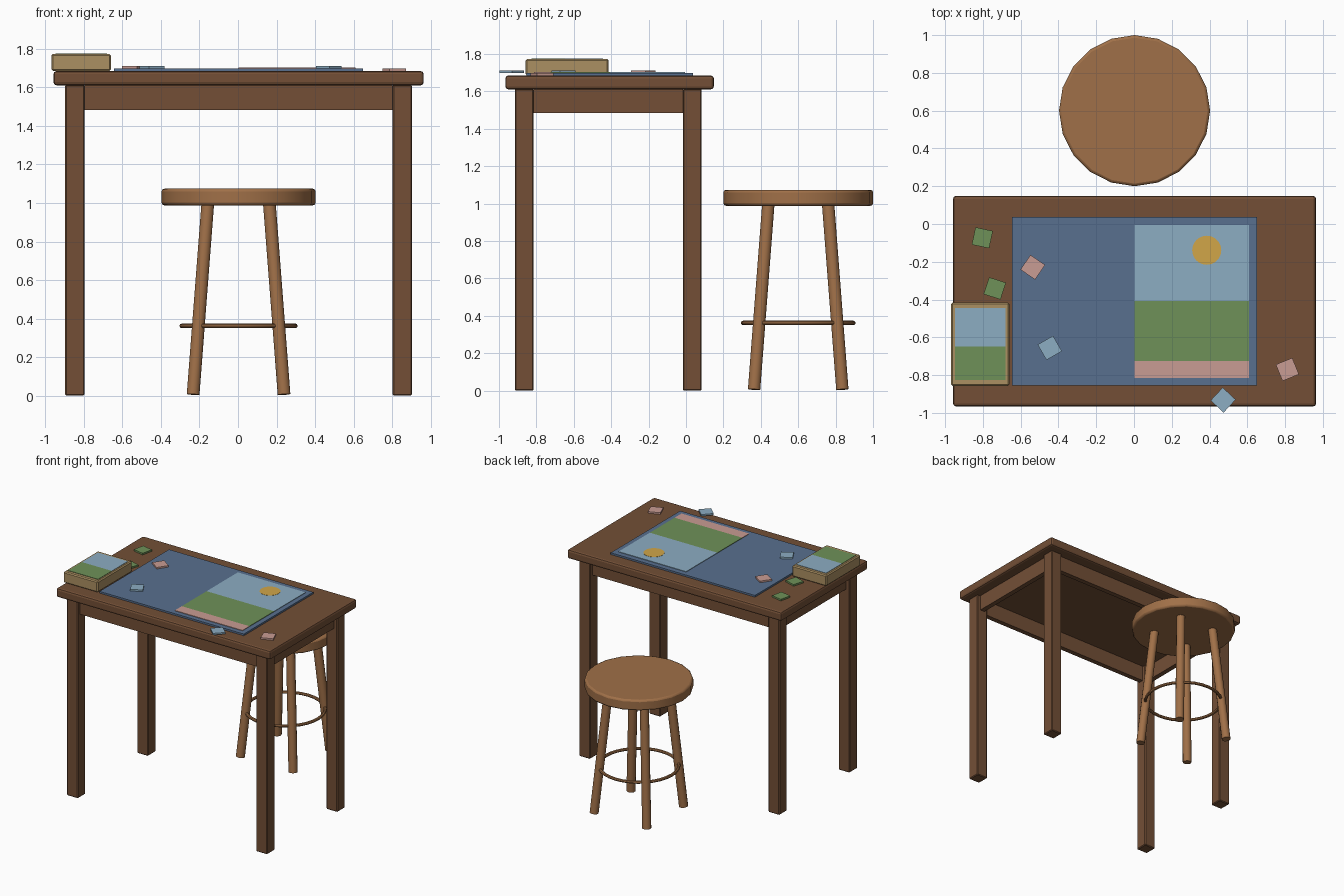
import bpy, math
from mathutils import Vector

if "Cube" in bpy.data.objects:
    bpy.data.objects.remove(bpy.data.objects["Cube"])


def mat(name, hexcol):
    m = bpy.data.materials.new(name)
    srgb = [int(hexcol[i:i + 2], 16) / 255 for i in (0, 2, 4)]
    m.diffuse_color = [((c + 0.055) / 1.055) ** 2.4 for c in srgb] + [1]
    m.use_nodes = True
    m.node_tree.nodes["Principled BSDF"].inputs["Base Color"].default_value = m.diffuse_color
    return m


dark_wood = mat("dark wood", "734F36")
light_wood = mat("light wood", "A07048")
felt = mat("blue felt", "58708F")
sky = mat("sky", "8CADC2")
grass = mat("grass", "6F9158")
pink = mat("pink", "C99C93")
gold = mat("gold", "D1A649")
card = mat("card", "AB9062")


def finish(o, name, material, bevel=0, segments=2, smooth=False):
    o.name = name
    o.data.materials.append(material)
    if bevel:
        b = o.modifiers.new("bevel", 'BEVEL')
        b.width, b.segments, b.limit_method = bevel, segments, 'ANGLE'
    if smooth:
        bpy.ops.object.shade_smooth_by_angle(angle=math.radians(40))
    return o


def box(name, x, y, z, material, bevel=0, segments=2):
    """Box from (min, max) ranges."""
    bpy.ops.mesh.primitive_cube_add(size=1)
    o = bpy.context.object
    r = (x, y, z)
    for v in o.data.vertices:
        v.co = [(a + b) / 2 + c * (b - a) for c, (a, b) in zip(v.co, r)]
    return finish(o, name, material, bevel, segments)


def rod(name, a, b, radius, material, sides, bevel=0):
    """Cylinder from point a to point b."""
    a, b = Vector(a), Vector(b)
    d = b - a
    bpy.ops.mesh.primitive_cylinder_add(
        vertices=sides, radius=radius, depth=d.length, location=(a + b) / 2,
        rotation=d.to_track_quat('Z', 'Y').to_euler())
    return finish(bpy.context.object, name, material, bevel, smooth=True)


CX, TOP, MAT_TOP = 0.003, 1.685, 1.699

# Table: top, legs, aprons
box("table_top", (-0.958, 0.964), (-0.966, 0.149), (1.611, TOP), dark_wood, 0.016)
LX, LY, LW = 0.85, (-0.865, 0.034), 0.05
for sx, side in ((-1, "left"), (1, "right")):
    x = CX + sx * LX
    for y, end in zip(LY, ("front", "back")):
        box(f"{end}_{side}_table_leg", (x - LW, x + LW), (y - LW, y + LW),
            (0, 1.613), dark_wood, 0.006, 1)
    box(f"{side}_apron", (x - 0.02, x + 0.02), (LY[0] + LW, LY[1] - LW),
        (1.484, 1.613), dark_wood)
for y, end in zip(LY, ("front", "back")):
    box(f"{end}_apron", (CX - LX + LW, CX + LX - LW), (y - 0.02, y + 0.02),
        (1.484, 1.613), dark_wood)

# Puzzle mat and the assembled half of the picture
box("puzzle_mat", (-0.645, 0.65), (-0.854, 0.037), (TOP - 0.002, MAT_TOP), felt)
PX = (0.003, 0.61)
for name, y, m in (("picture_sky", (-0.407, -0.006), sky),
                   ("picture_grass", (-0.725, -0.407), grass),
                   ("picture_flowers", (-0.814, -0.725), pink)):
    box(name, PX, y, (MAT_TOP - 0.001, 1.703), m)
rod("picture_sun", (0.385, -0.139, 1.701), (0.385, -0.139, 1.7045), 0.077, gold, 24)

# Puzzle box with picture on the lid
box("puzzle_box", (-0.968, -0.66), (-0.857, -0.415), (TOP, 1.774), card, 0.008, 1)
box("lid_sky", (-0.947, -0.679), (-0.648, -0.444), (1.772, 1.777), sky)
box("lid_grass", (-0.947, -0.679), (-0.825, -0.648), (1.772, 1.777), grass)

# Loose puzzle pieces: x, y, base height, turn, colour
pieces = [(-0.803, -0.073, TOP, -12, grass), (-0.737, -0.341, TOP, -18, grass),
          (-0.536, -0.229, MAT_TOP, -34, pink), (-0.446, -0.656, MAT_TOP, 30, sky),
          (0.472, -0.932, MAT_TOP, -43, sky), (0.812, -0.77, TOP, 22, pink)]
for i, (x, y, z, turn, m) in enumerate(pieces, 1):
    o = box(f"loose_piece_{i}", (-0.047, 0.047), (-0.047, 0.047), (0, 0.013), m)
    o.location = (x, y, z)
    o.rotation_euler.z = math.radians(turn)

# Stool: seat, splayed legs, foot ring
SY = 0.6
rod("stool_seat", (CX, SY, 0.988), (CX, SY, 1.074), 0.4, light_wood, 20, 0.014)
for sx, side in ((-1, "left"), (1, "right")):
    for sy, end in ((-1, "front"), (1, "back")):
        rod(f"{end}_{side}_stool_leg", (CX + sx * 0.236, SY + sy * 0.236, 0.006),
            (CX + sx * 0.16, SY + sy * 0.16, 0.995), 0.034, light_wood, 12)
bpy.ops.mesh.primitive_torus_add(major_radius=0.295, minor_radius=0.012,
                                 major_segments=32, minor_segments=8,
                                 location=(CX, SY, 0.362))
finish(bpy.context.object, "foot_ring", light_wood, smooth=True)
